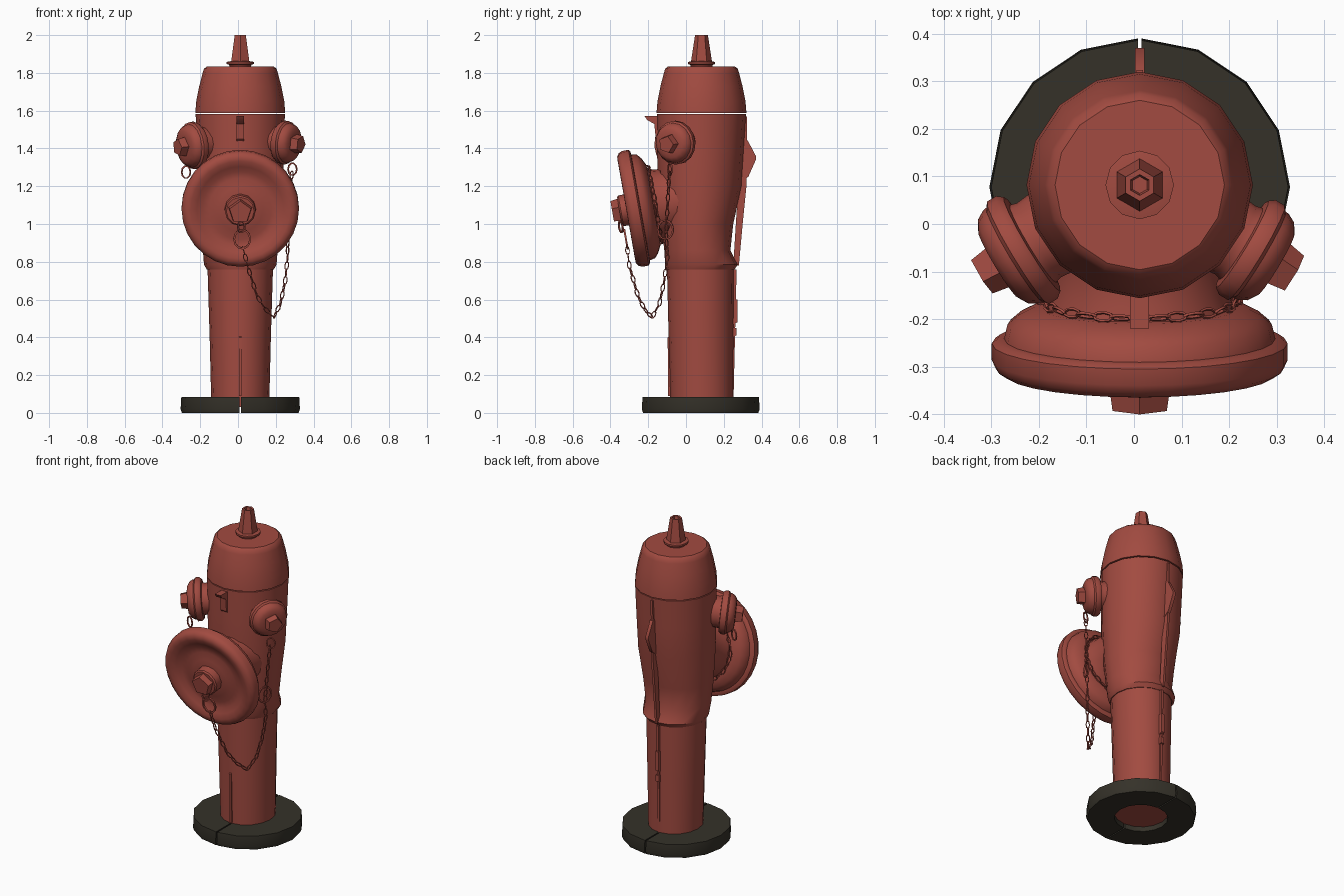
import bpy, bmesh, math
from mathutils import Vector, Matrix

if "Cube" in bpy.data.objects:
    bpy.data.objects.remove(bpy.data.objects["Cube"])

def material(name, col):
    m = bpy.data.materials.new(name)
    m.diffuse_color = (*col, 1)
    m.use_nodes = True
    m.node_tree.nodes["Principled BSDF"].inputs["Base Color"].default_value = m.diffuse_color
    return m

RED = material("hydrant_red", (0.36, 0.07, 0.052))
DARK = material("dark_base", (0.035, 0.031, 0.022))

def finish(name, bm, mat, angle=38):
    bmesh.ops.recalc_face_normals(bm, faces=bm.faces[:])
    me = bpy.data.meshes.new(name)
    bm.to_mesh(me)
    bm.free()
    me.materials.append(mat)
    me.shade_smooth()
    me.set_sharp_from_angle(angle=math.radians(angle))
    ob = bpy.data.objects.new(name, me)
    bpy.context.collection.objects.link(ob)
    return ob

def lathe(name, profile, origin, axis=(0, 0, 1), sides=16, mat=RED, angle=38, spin=0):
    """profile rows: (t, rx[, ry, dx, dy]) stacked along the axis, ends closed"""
    bm = bmesh.new()
    o, q = Vector(origin), Vector(axis).to_track_quat('Z', 'Y')
    rings = []
    for row in profile:
        t, rx = row[:2]
        ry, dx, dy = row[2:] if len(row) > 2 else (rx, 0, 0)
        rings.append([bm.verts.new(o + q @ Vector((
            dx + rx * math.cos(math.tau * (i + spin) / sides),
            dy + ry * math.sin(math.tau * (i + spin) / sides), t))) for i in range(sides)])
    for a, b in zip(rings, rings[1:]):
        for i in range(sides):
            j = (i + 1) % sides
            bm.faces.new((a[i], a[j], b[j], b[i]))
    bm.faces.new(rings[0])
    bm.faces.new(rings[-1])
    return finish(name, bm, mat, angle)

def plate(name, yz, width, x=0.012):
    """side outline in y,z extruded across x"""
    bm = bmesh.new()
    f = bm.faces.new([bm.verts.new((x - width / 2, y, z)) for y, z in yz])
    r = bmesh.ops.extrude_face_region(bm, geom=[f])
    bmesh.ops.translate(bm, vec=(width, 0, 0),
                        verts=[v for v in r['geom'] if isinstance(v, bmesh.types.BMVert)])
    return finish(name, bm, RED)

def add_link(bm, pos, direction, roll, length, width, wire, seg=8):
    """one oval wire link whose long side follows direction"""
    m = Vector(direction).to_track_quat('Z', 'Y').to_matrix() @ Matrix.Rotation(roll, 3, 'Z')
    rings = []
    for i in range(seg):
        a = math.tau * i / seg
        c, s = math.cos(a), math.sin(a)
        rings.append([bm.verts.new(Vector(pos) + m @ Vector((
            (width / 2 + wire * math.cos(b)) * c, wire * math.sin(b),
            (length / 2 + wire * math.cos(b)) * s)))
            for b in (math.pi / 4 + k * math.pi / 2 for k in range(4))])
    for i in range(seg):
        a, b = rings[i], rings[(i + 1) % seg]
        for k in range(4):
            bm.faces.new((a[k], a[(k + 1) % 4], b[(k + 1) % 4], b[k]))

def chain(name, pts, step=0.04, length=0.045, width=0.02, wire=0.0035):
    bm = bmesh.new()
    pts = [Vector(p) for p in pts]
    left, n = 0.0, 0
    for a, b in zip(pts, pts[1:]):
        d = b - a
        while left < d.length:
            add_link(bm, a + d.normalized() * left, d, (n % 2) * math.pi / 2 + 0.4,
                     length, width, wire)
            left += step
            n += 1
        left -= d.length
    return finish(name, bm, RED, 60)

CX, CY = 0.012, 0.082

# base collar: two half rings with a thin seam
for side, name in ((1, "base_half_right"), (-1, "base_half_left")):
    bm = bmesh.new()
    sections = []
    for i in range(9):
        a = -math.pi / 2 + math.pi * i / 8
        x, y = math.cos(a), math.sin(a)
        sections.append([bm.verts.new((CX + side * (r * x + 0.004), 0.078 + r * y, z))
                         for r, z in ((0.15, 0), (0.305, 0), (0.312, 0.02),
                                      (0.308, 0.085), (0.15, 0.085))])
    for a, b in zip(sections, sections[1:]):
        for k in range(5):
            bm.faces.new((a[k], a[(k + 1) % 5], b[(k + 1) % 5], b[k]))
    bm.faces.new(sections[0])
    bm.faces.new(sections[-1])
    finish(name, bm, DARK, 30)

# lower post, slightly flared upwards
lathe("post", [(0.03, 0.153, 0.166, 0, -0.002), (0.4, 0.162, 0.172, 0, 0.002),
               (0.82, 0.175, 0.178, 0, 0.006)], (CX, CY, 0))

# main barrel
lathe("barrel", [(0.76, 0.178, 0.18, 0, 0.005), (0.785, 0.192, 0.192, 0, 0),
                 (0.86, 0.198, 0.175, 0, 0.022), (1.0, 0.212, 0.19, 0, 0.022),
                 (1.2, 0.226, 0.222, 0, 0.01), (1.4, 0.232, 0.23, 0, 0.005),
                 (1.582, 0.236, 0.236, 0, 0)], (CX, CY, 0))

# bonnet with a thin gap above the barrel
lathe("bonnet", [(1.588, 0.238), (1.65, 0.233), (1.73, 0.217), (1.8, 0.199),
                 (1.822, 0.192), (1.833, 0.178)], (CX, CY, 0))
lathe("bonnet_nut_flange", [(1.83, 0.055), (1.843, 0.06), (1.847, 0.072),
                            (1.858, 0.072), (1.862, 0.05)], (CX, CY, 0), sides=12)
lathe("bonnet_nut", [(1.85, 0.057), (2.0, 0.034), (2.0, 0.022), (1.975, 0.018)],
      (CX, CY, 0), sides=6, spin=0.5)

# large front outlet: neck, cap with dished face, nut
N = Vector((0, -math.cos(math.radians(10)), -math.sin(math.radians(10))))
C = Vector((CX, -0.315, 1.075))
lathe("front_neck", [(-0.34, 0.19), (-0.24, 0.18), (-0.18, 0.185), (-0.13, 0.2)], C, N, 20)
lathe("front_cap", [(-0.145, 0.17), (-0.145, 0.215), (-0.125, 0.255), (-0.105, 0.278),
                    (-0.075, 0.285), (-0.073, 0.3), (-0.065, 0.311), (-0.03, 0.311),
                    (-0.012, 0.303), (0, 0.285), (0.001, 0.262), (-0.012, 0.23),
                    (-0.027, 0.2), (-0.03, 0.165), (-0.018, 0.12), (-0.012, 0.06)],
      C, N, 28)
lathe("front_nut_flange", [(-0.03, 0.084), (0.03, 0.082), (0.038, 0.074)], C, N, 12)
lathe("front_nut", [(0.02, 0.068), (0.076, 0.06)], C, N, 5, spin=0.25)

# two side outlets with caps and nuts
small = [(-0.22, 0.1), (-0.1, 0.088), (-0.085, 0.092), (-0.083, 0.112), (-0.07, 0.122),
         (-0.048, 0.122), (-0.04, 0.112), (-0.03, 0.11), (-0.012, 0.1), (0, 0.08), (0.002, 0.05)]
for label, s, k, z, x in (("left", -1, 1.03, 1.41, -0.285), ("right", 1, 0.95, 1.425, 0.298)):
    axis = Vector((s * 0.85, -0.51, -0.1)).normalized()
    o = Vector((x, -0.085, z))
    lathe(label + "_outlet", [(t, r * k) for t, r in small], o, axis, 16)
    lathe(label + "_outlet_nut", [(-0.01, 0.055), (0.042, 0.046)], o, axis, 5)
    bm = bmesh.new()
    add_link(bm, (x - s * 0.01, -0.085, z - 0.135), (0, 0, 1), s * 0.4, 0.065, 0.05, 0.005, 10)
    finish(label + "_chain_ring", bm, RED, 60)

# front lug, rear lug and rear seam ribs
plate("front_lug", [(-0.13, 1.57), (-0.22, 1.572), (-0.205, 1.55), (-0.168, 1.53),
                    (-0.16, 1.45), (-0.13, 1.42)], 0.04)
plate("rear_lug", [(0.29, 1.47), (0.328, 1.44), (0.37, 1.36), (0.37, 1.34),
                   (0.33, 1.25), (0.29, 1.22)], 0.02)
plate("rear_barrel_seam", [(0.3, 1.57), (0.324, 1.57), (0.32, 1.2), (0.3, 1.0),
                           (0.28, 0.78), (0.25, 0.78)], 0.014)
plate("rear_post_seam", [(0.22, 0.09), (0.252, 0.09), (0.268, 0.76), (0.22, 0.76)], 0.014)
plate("rear_upper_clip", [(0.23, 0.6), (0.272, 0.6), (0.272, 0.48), (0.23, 0.46)], 0.022)
plate("rear_lower_clip", [(0.23, 0.45), (0.268, 0.45), (0.268, 0.41), (0.23, 0.4)], 0.022)
plate("front_post_seam", [(-0.05, 0.09), (-0.095, 0.09), (-0.097, 0.4), (-0.05, 0.44)], 0.014)

# chain rings at the front nut and below the right outlet
bm = bmesh.new()
add_link(bm, (0.022, -0.318, 0.92), (0, -0.17, 1), 0, 0.1, 0.085, 0.007, 12)
add_link(bm, (0.018, -0.345, 0.985), (0, -0.17, 1), 0.5, 0.06, 0.04, 0.006, 10)
add_link(bm, (0.262, -0.108, 0.97), (0, 0, 1), 1.2, 0.1, 0.085, 0.006, 12)
finish("chain_rings", bm, RED, 60)

# hanging chain from the front cap to the right outlet, and the one round the neck
chain("hanging_chain", [(0.03, -0.31, 0.86), (0.05, -0.3, 0.78), (0.1, -0.255, 0.62),
                        (0.145, -0.22, 0.55), (0.19, -0.18, 0.505), (0.225, -0.14, 0.58),
                        (0.25, -0.115, 0.7), (0.262, -0.1, 0.82), (0.264, -0.105, 0.97),
                        (0.275, -0.095, 1.15), (0.285, -0.088, 1.27)])
U = Vector((0, N.z, -N.y))
chain("neck_chain", [C - 0.155 * N + 0.205 * (math.cos(a) * Vector((1, 0, 0)) + math.sin(a) * U)
                     for a in (math.tau * i / 20 for i in range(21))])
